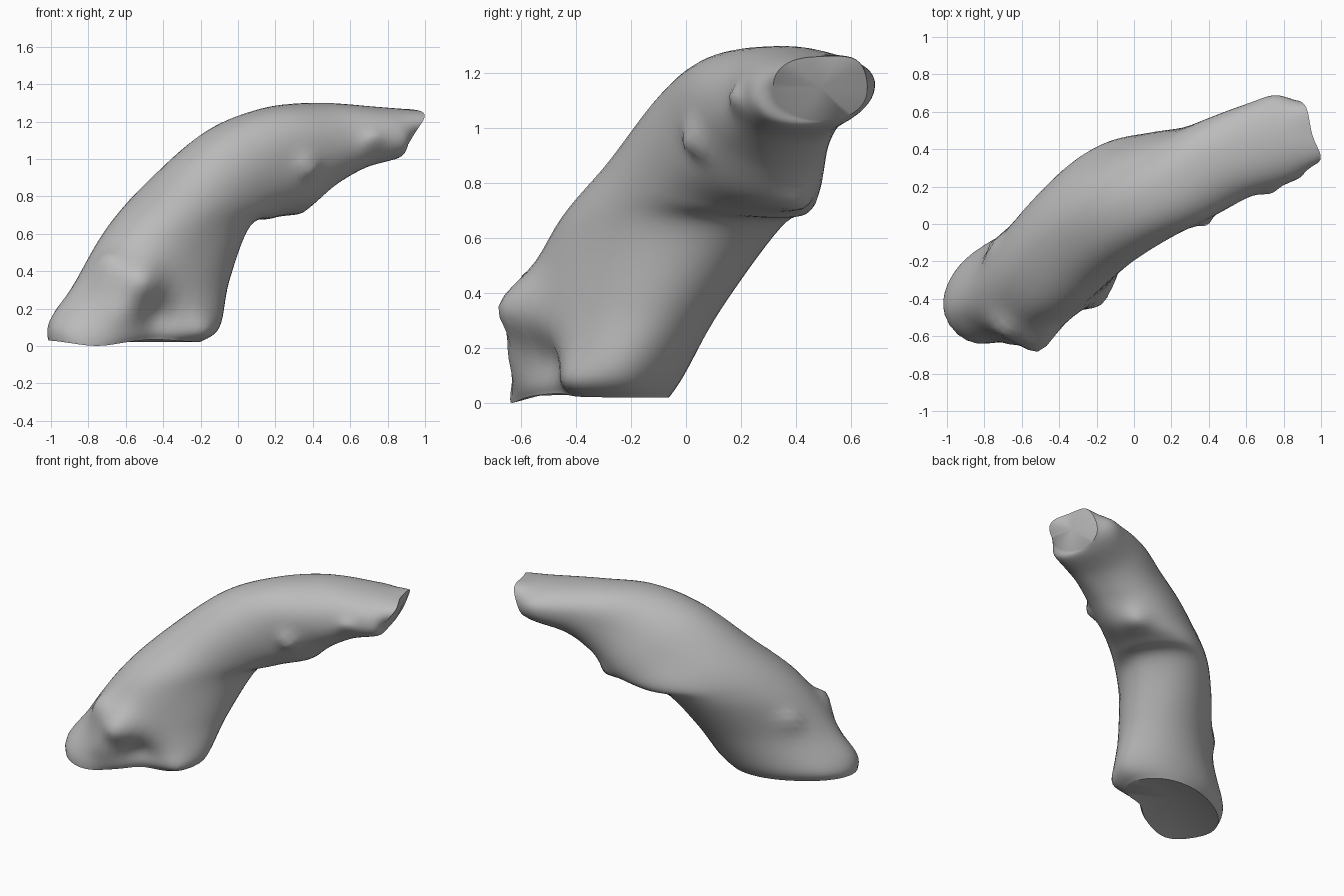
import bpy, bmesh, math
from mathutils import Vector

cube = bpy.data.objects.get("Cube")
if cube:
    bpy.data.objects.remove(cube)

SIDES, STEPS = 48, 7

# Sections from base to tip: outer point, inner point, half width, heading in degrees
SECTIONS = [
    ((-.92, -.5, .03), (-.26, -.14, .02), .25, 46),
    ((-.9, -.48, .11), (-.17, -.11, .1), .3, 46),
    ((-.8, -.51, .35), (-.11, .05, .35), .29, 43),
    ((-.63, -.39, .64), (0, .26, .64), .3, 40),
    ((-.41, -.18, .9), (.14, .35, .68), .3, 38),
    ((-.14, .01, 1.15), (.33, .37, .73), .275, 33),
    ((.14, .16, 1.27), (.5, .38, .86), .25, 29),
    ((.42, .34, 1.3), (.66, .4, .95), .235, 27),
    ((.72, .45, 1.28), (.83, .45, 1), .23, 24),
    ((.95, .475, 1.26), (.86, .495, 1.03), .17, 12),
]

# Knots and dents: place, pull, reach
BUMPS = [
    ((-.51, -.57, .35), (0, -.1, 0), .11),
    ((-.62, -.58, .18), (0, -.05, 0), .12),
    ((-.4, -.52, .12), (-.04, .07, .02), .12),
    ((-.75, -.6, .04), (0, -.03, -.03), .14),
    ((-.84, -.53, .08), (-.01, -.06, 0), .12),
    ((-.91, -.46, .11), (-.075, -.02, 0), .14),
    ((-.76, -.1, .45), (-.03, .01, .03), .07),
    ((-.7, -.56, .42), (-.01, -.03, .05), .09),
    ((-.2, -.38, .08), (.01, -.03, 0), .07),
    ((.38, .02, .96), (.02, -.04, -.02), .06),
    ((.33, .4, .72), (.02, .03, -.02), .08),
    ((.72, .2, 1.08), (.01, -.03, .03), .06),
    ((.76, .65, 1.16), (0, .025, .01), .09),
    ((.965, .36, 1.22), (.035, 0, 0), .08),
    ((.91, .6, 1.23), (.01, .02, .02), .08),
]


def spline(a, b, c, d, t):
    return (b * 2 + (c - a) * t + (a * 2 - b * 5 + c * 4 - d) * t ** 2
            + (b * 3 - a - c * 3 + d) * t ** 3) / 2


def stations():
    rows = [(Vector(o), Vector(i), w, h) for o, i, w, h in SECTIONS]
    rows = [rows[0]] + rows + [rows[-1]]
    for k in range(len(rows) - 3):
        for s in range(STEPS):
            yield [spline(*column, s / STEPS) for column in zip(*rows[k:k + 4])]
    yield rows[-1]


def rounded(v):
    return math.copysign(abs(v) ** .9, v)


def sculpt(p):
    moved = p.copy()
    for place, pull, reach in BUMPS:
        dist = (p - Vector(place)).length / reach
        moved += Vector(pull) * math.exp(-dist * dist)
    return moved


# Swept trunk skin
bm = bmesh.new()
loops = []
for outer, inner, width, degrees in stations():
    mid = (outer + inner) / 2
    heading = math.radians(degrees)
    side = Vector((-math.sin(heading), math.cos(heading), 0)) * width
    loop = []
    for n in range(SIDES):
        a = math.tau * n / SIDES
        p = mid + (outer - mid) * rounded(math.cos(a)) + side * rounded(math.sin(a))
        loop.append(bm.verts.new(sculpt(p)))
    loops.append(loop)
for low, high in zip(loops, loops[1:]):
    for n in range(SIDES):
        m = (n + 1) % SIDES
        bm.faces.new((low[n], low[m], high[m], high[n]))

# Broken ends, closed with fans: hollow underneath, bulging at the tip
for loop, shift in ((loops[0], Vector((0, 0, .06))), (loops[-1], Vector((.02, 0, 0)))):
    hub = bm.verts.new(sum((v.co for v in loop), Vector()) / SIDES + shift)
    for n in range(SIDES):
        bm.faces.new((loop[n], loop[(n + 1) % SIDES], hub))
bmesh.ops.recalc_face_normals(bm, faces=bm.faces)

mesh = bpy.data.meshes.new("curved_trunk")
bm.to_mesh(mesh)
bm.free()
trunk = bpy.data.objects.new("curved_trunk", mesh)
bpy.context.collection.objects.link(trunk)

# Plain grey surface
grey = bpy.data.materials.new("plain_grey")
grey.use_nodes = True
colour = (.5, .5, .5, 1)
grey.diffuse_color = colour
grey.node_tree.nodes["Principled BSDF"].inputs["Base Color"].default_value = colour
mesh.materials.append(grey)

bpy.ops.object.select_all(action="DESELECT")
trunk.select_set(True)
bpy.context.view_layer.objects.active = trunk
bpy.ops.object.shade_smooth_by_angle(angle=math.radians(40))
